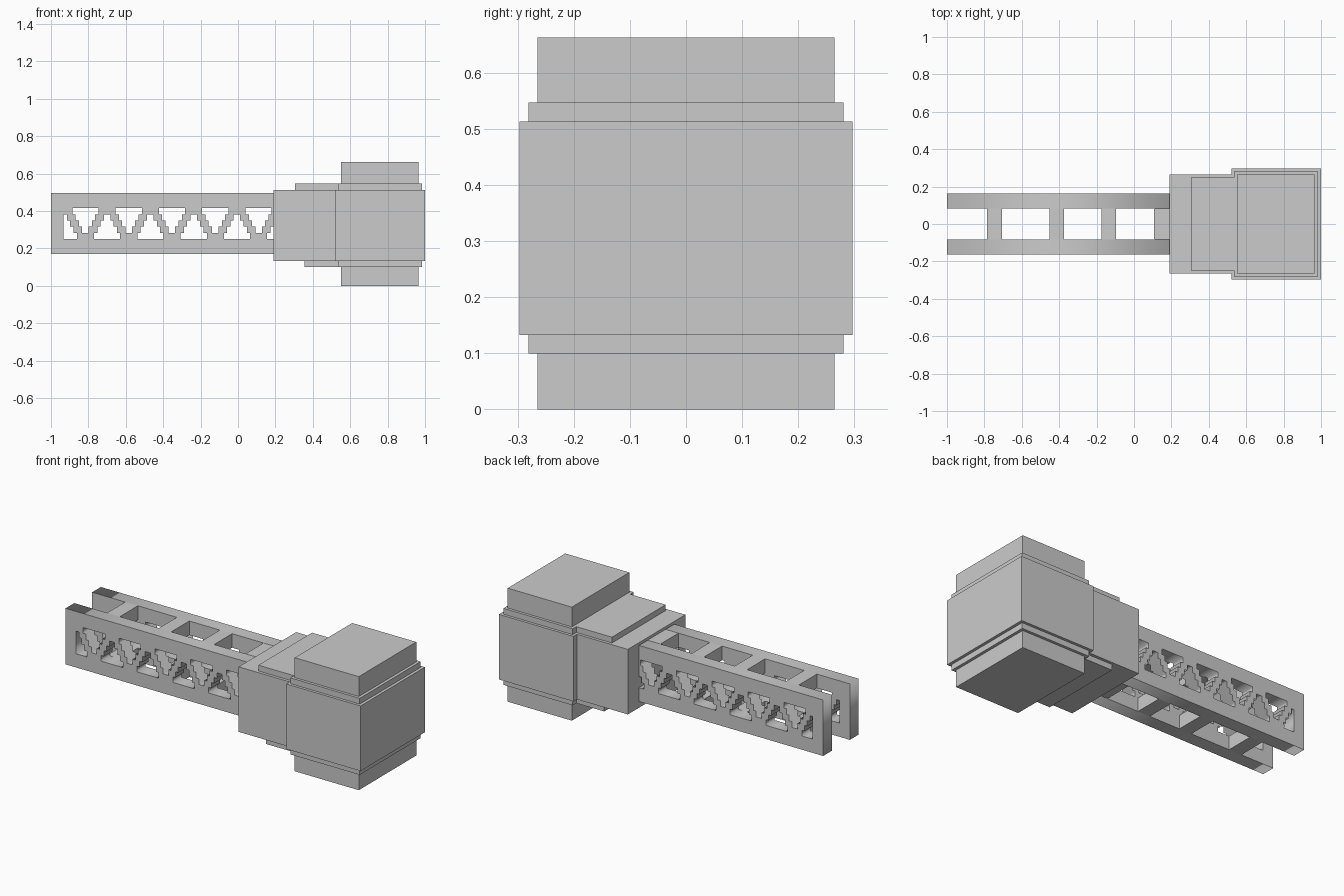
import bpy
from math import pi

cube = bpy.data.objects.get("Cube")
if cube:
    bpy.data.objects.remove(cube, do_unlink=True)


def box(name, x, y, z):
    """Box from (min, max) ranges on each axis."""
    bpy.ops.mesh.primitive_cube_add(size=1, location=[sum(r) / 2 for r in (x, y, z)])
    ob = bpy.context.object
    ob.name = name
    ob.scale = [r[1] - r[0] for r in (x, y, z)]
    bpy.ops.object.transform_apply(location=False, rotation=False, scale=True)
    return ob


def stepped_window(cx, base, rise, half=False):
    """Outline of a stepped triangle; rise is signed, half keeps the +x side."""
    right = []
    for row in range(4):
        w = 0.07 - 0.0175 * row
        right += [(cx + w, base + row * rise), (cx + w, base + (row + 1) * rise)]
    if half:
        left = [(cx, base + 4 * rise), (cx, base)]
    else:
        left = [(2 * cx - x, z) for x, z in reversed(right)]
    return right + left


def truss_plate(name, y):
    """Filled outline with window holes, extruded to the wall thickness."""
    curve = bpy.data.curves.new(name, "CURVE")
    curve.dimensions = "2D"
    curve.fill_mode = "BOTH"
    curve.extrude = WALL / 2
    for outline in outlines:
        spline = curve.splines.new("POLY")
        spline.points.add(len(outline) - 1)
        for point, (x, z) in zip(spline.points, outline):
            point.co = (x, z, 0, 1)
        spline.use_cyclic_u = True
    ob = bpy.data.objects.new(name, curve)
    bpy.context.collection.objects.link(ob)
    ob.location.y = y
    ob.rotation_euler.x = pi / 2
    bpy.ops.object.select_all(action="DESELECT")
    ob.select_set(True)
    bpy.context.view_layer.objects.active = ob
    bpy.ops.object.convert(target="MESH")


# Truss beam: two pierced side plates, running on into the head
WALL, PITCH, STEP = 0.08, 0.2315, 0.033
LOW, HIGH = 0.17, 0.497
SILL, LINTEL = 0.25, 0.415
outlines = [[(-1, LOW), (0.31, LOW), (0.31, HIGH), (-1, HIGH)]]
outlines.append(stepped_window(-0.932, SILL, STEP, half=True))
for i in range(5):
    outlines.append(stepped_window(-0.816 + i * PITCH, LINTEL, -STEP))
    outlines.append(stepped_window(-0.7 + i * PITCH, SILL, STEP))
truss_plate("front_truss_plate", -0.123)
truss_plate("back_truss_plate", 0.123)

# Cross bars joining the plates above and below
for i, x in enumerate([(-0.787, -0.705), (-0.453, -0.373), (-0.175, -0.096), (0.107, 0.2)]):
    box(f"upper_cross_bar_{i + 1}", x, (-0.083, 0.083), (LINTEL, HIGH))
    box(f"lower_cross_bar_{i + 1}", x, (-0.083, 0.083), (LOW, SILL))

# Head: neck block, main block, and stepped collars and caps
parts = {
    "neck_block": ((0.19, 0.53), 0.265, (0.133, 0.513)),
    "main_block": ((0.52, 1.0), 0.297, (0.133, 0.513)),
    "upper_neck_plate": ((0.305, 0.54), 0.248, (0.513, 0.547)),
    "lower_neck_plate": ((0.355, 0.54), 0.248, (0.1, 0.133)),
    "upper_collar": ((0.535, 0.983), 0.281, (0.513, 0.547)),
    "lower_collar": ((0.535, 0.983), 0.281, (0.1, 0.133)),
    "upper_cap": ((0.552, 0.966), 0.265, (0.547, 0.663)),
    "lower_cap": ((0.552, 0.966), 0.265, (0, 0.1)),
}
for name, (x, depth, z) in parts.items():
    box(name, x, (-depth, depth), z)
